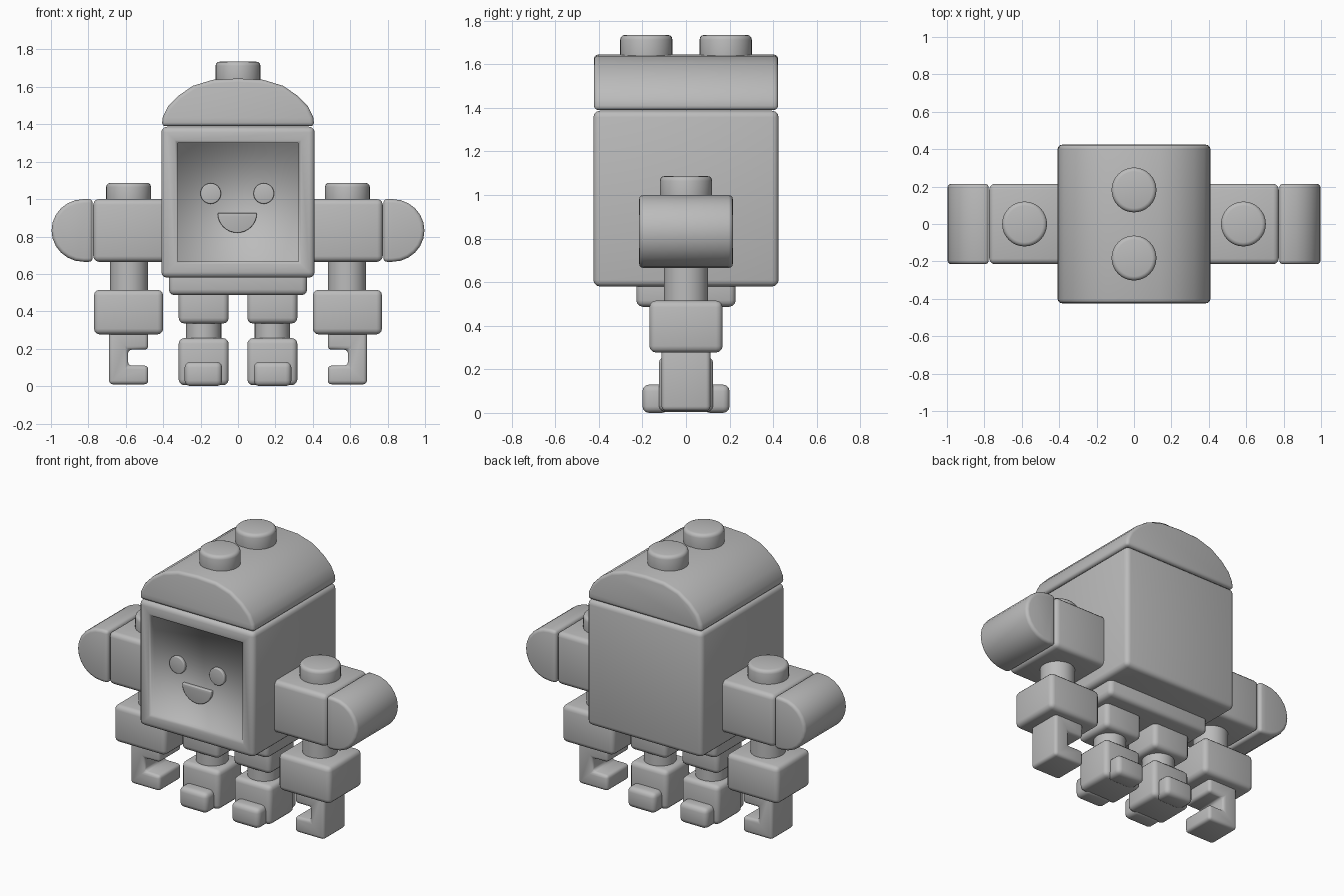
import bpy, bmesh, math
from mathutils import Matrix

if "Cube" in bpy.data.objects:
    bpy.data.objects.remove(bpy.data.objects["Cube"])

grey = bpy.data.materials.new("light_grey")
grey.diffuse_color = (0.5, 0.5, 0.5, 1)
grey.use_nodes = True
grey.node_tree.nodes["Principled BSDF"].inputs["Base Color"].default_value = grey.diffuse_color


def finish(bm, name, angle=180):
    """Turn a bmesh into a smooth-shaded grey object."""
    bmesh.ops.recalc_face_normals(bm, faces=bm.faces)
    me = bpy.data.meshes.new(name)
    bm.to_mesh(me)
    bm.free()
    me.materials.append(grey)
    ob = bpy.data.objects.new(name, me)
    bpy.context.collection.objects.link(ob)
    bpy.ops.object.select_all(action='DESELECT')
    ob.select_set(True)
    bpy.context.view_layer.objects.active = ob
    bpy.ops.object.shade_smooth_by_angle(angle=math.radians(angle))
    return ob


def round_edges(bm, width, min_angle=0.6, segments=3):
    edges = [e for e in bm.edges if e.calc_face_angle(0) > min_angle]
    bmesh.ops.bevel(bm, geom=edges, offset=width, segments=segments,
                    profile=0.5, affect='EDGES', clamp_overlap=True)


def box_mesh(x, y, z, bevel):
    bm = bmesh.new()
    size = (x[1] - x[0], y[1] - y[0], z[1] - z[0])
    mid = (sum(x) / 2, sum(y) / 2, sum(z) / 2)
    bmesh.ops.create_cube(bm, size=1, matrix=Matrix.Translation(mid) @ Matrix.Diagonal((*size, 1)))
    round_edges(bm, bevel)
    return bm


def box(name, x, y, z, bevel=0.03):
    return finish(box_mesh(x, y, z, bevel), name)


def cylinder(name, x, y, z, r, bevel=0.0, axis='Z'):
    """Cylinder whose z range becomes a y range when axis is 'Y'."""
    bm = bmesh.new()
    bmesh.ops.create_cone(bm, cap_ends=True, segments=32, radius1=r, radius2=r, depth=z[1] - z[0])
    if bevel:
        round_edges(bm, bevel)
    mid = sum(z) / 2
    if axis == 'Y':
        m = Matrix.Translation((x, mid, y)) @ Matrix.Rotation(math.pi / 2, 4, 'X')
    else:
        m = Matrix.Translation((x, y, mid))
    bm.transform(m)
    return finish(bm, name, 50)


def extrude_profile(name, pts, y, bevel, min_angle=0.6):
    """Extrude an x/z outline along y and round its edges."""
    bm = bmesh.new()
    face = bm.faces.new([bm.verts.new((px, y[0], pz)) for px, pz in pts])
    new = bmesh.ops.extrude_face_region(bm, geom=[face])['geom']
    bmesh.ops.translate(bm, vec=(0, y[1] - y[0], 0),
                        verts=[v for v in new if isinstance(v, bmesh.types.BMVert)])
    bmesh.ops.recalc_face_normals(bm, faces=bm.faces)
    round_edges(bm, bevel, min_angle)
    return finish(bm, name, 60)


# Body: rounded box with a recessed screen in the front
bm = box_mesh((-0.41, 0.41), (-0.425, 0.425), (0.58, 1.387), 0.03)
bm.normal_update()
front = max((f for f in bm.faces if f.normal.y < -0.99), key=lambda f: f.calc_area())
bmesh.ops.inset_individual(bm, faces=[front], thickness=0.06)
bmesh.ops.inset_individual(bm, faces=[front], thickness=0.02, depth=-0.01)
bmesh.ops.inset_individual(bm, faces=[front], thickness=0.004, depth=-0.02)
finish(bm, "body")

# Face on the screen
for s in (-1, 1):
    cylinder("eye", s * 0.142 - 0.004, 1.03, (-0.415, -0.39), 0.055, 0.006, 'Y')
mouth = [(-0.004 + 0.105 * math.cos(a), 0.925 + 0.105 * math.sin(a))
         for a in [math.pi + math.pi * i / 16 for i in range(17)]]
extrude_profile("mouth", mouth, (-0.415, -0.39), 0.005)

# Roof: half outline mirrored, with two studs along the ridge
half = [(0.408, 1.39), (0.402, 1.44), (0.375, 1.495), (0.32, 1.552), (0.24, 1.606), (0.135, 1.638)]
roof = half + [(0, 1.645)] + [(-px, pz) for px, pz in reversed(half)]
extrude_profile("roof", roof, (-0.423, 0.423), 0.02)
for s in (-1, 1):
    cylinder("roof_stud", 0, s * 0.182, (1.60, 1.735), 0.12, 0.022)

# Pelvis
box("pelvis", (-0.37, 0.37), (-0.228, 0.228), (0.487, 0.65))

# Arms and legs, repeated on both sides
for s in (-1, 1):
    def span(a, b):
        return (min(s * a, s * b), max(s * a, s * b))

    box("shoulder", span(0.38, 0.774), (-0.215, 0.215), (0.665, 1.0))
    cap = [(0.777, 0.665)]
    for i in range(13):
        a = -math.pi / 2 + math.pi * i / 12
        cap.append((0.825 + 0.172 * math.cos(a), 0.8325 + 0.1675 * math.sin(a)))
    cap.append((0.777, 1.0))
    extrude_profile("shoulder_cap", [(s * px, pz) for px, pz in cap], (-0.215, 0.215), 0.02)
    cylinder("shoulder_stud", s * 0.585, 0, (0.95, 1.087), 0.12, 0.022)
    cylinder("upper_arm", s * 0.583, 0, (0.45, 0.72), 0.102)
    box("forearm", span(0.40, 0.77), (-0.168, 0.168), (0.277, 0.515))

    # Hook hand opening towards the body
    hook = [(0.69, 0.01), (0.69, 0.32), (0.48, 0.32), (0.48, 0.195),
            (0.588, 0.195), (0.588, 0.11), (0.48, 0.11), (0.48, 0.01)]
    extrude_profile("hand", [(s * px, pz) for px, pz in hook], (-0.112, 0.112), 0.02)

    # Leg with toes at front and back
    box("thigh", span(0.05, 0.317), (-0.13, 0.13), (0.335, 0.54))
    cylinder("shin", s * 0.184, 0, (0.2, 0.38), 0.095)
    box("foot", span(0.05, 0.317), (-0.125, 0.125), (0.005, 0.257))
    for t in (-1, 1):
        box("toe", span(0.085, 0.285), (-0.2, -0.08) if t < 0 else (0.08, 0.2), (0.0, 0.13))
